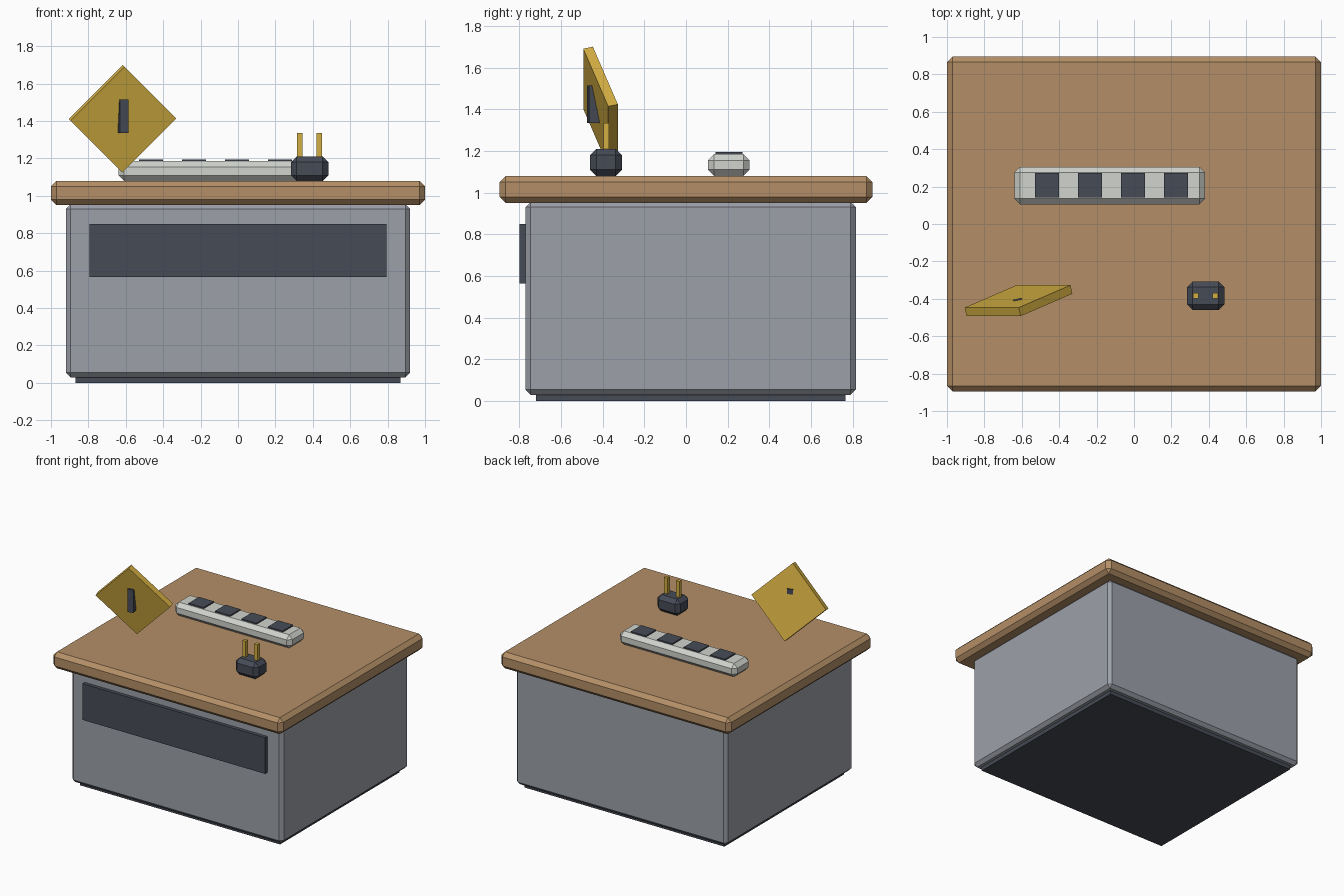
import bpy, bmesh, math
from mathutils import Matrix, Vector

if "Cube" in bpy.data.objects:
    bpy.data.objects.remove(bpy.data.objects["Cube"])


def srgb(r, g, b):
    f = lambda c: c / 12.92 if c <= 0.04045 else ((c + 0.055) / 1.055) ** 2.4
    return (f(r / 255), f(g / 255), f(b / 255), 1)


def material(name, rgb):
    m = bpy.data.materials.new(name)
    m.diffuse_color = srgb(*rgb)
    m.use_nodes = True
    m.node_tree.nodes["Principled BSDF"].inputs["Base Color"].default_value = m.diffuse_color
    return m


WOOD = material("wood", (180, 143, 103))
GREY = material("cabinet_grey", (156, 160, 169))
DARK = material("dark_slate", (70, 75, 86))
PALE = material("pale_plastic", (208, 211, 205))
YELLOW = material("brass_yellow", (212, 175, 66))


def box(name, lo, hi, mat, bevel=0.0, rot=None):
    """Box between two corners, optionally chamfered and turned about its centre."""
    lo, hi = Vector(lo), Vector(hi)
    bm = bmesh.new()
    bmesh.ops.create_cube(bm, size=1)
    bmesh.ops.scale(bm, vec=hi - lo, verts=bm.verts)
    if bevel:
        bmesh.ops.bevel(bm, geom=bm.edges[:], offset=bevel, segments=1,
                        affect='EDGES', clamp_overlap=True)
    me = bpy.data.meshes.new(name)
    bm.to_mesh(me)
    bm.free()
    me.materials.append(mat)
    ob = bpy.data.objects.new(name, me)
    bpy.context.collection.objects.link(ob)
    ob.matrix_world = Matrix.Translation((lo + hi) / 2) @ (rot or Matrix.Identity(4))
    return ob


def centred(name, c, size, mat, bevel=0.0, rot=None):
    c, h = Vector(c), Vector(size) / 2
    return box(name, c - h, c + h, mat, bevel, rot)


# cabinet
box("plinth", (-0.87, -0.72, 0), (0.87, 0.765, 0.06), DARK)
box("cabinet_body", (-0.92, -0.77, 0.03), (0.92, 0.815, 0.955), GREY, 0.025)
box("front_panel", (-0.795, -0.798, 0.565), (0.795, -0.75, 0.85), DARK)
box("worktop", (-1, -0.895, 0.95), (1, 0.895, 1.08), WOOD, 0.03)

# power strip with four sockets
box("power_strip", (-0.64, 0.105, 1.08), (0.38, 0.305, 1.185), PALE, 0.03)
for i in range(4):
    centred(f"socket_{i + 1}", (-0.465 + 0.23 * i, 0.207, 1.18), (0.13, 0.13, 0.03), DARK)

# plug with two upright prongs
box("plug_body", (0.283, -0.46, 1.08), (0.483, -0.308, 1.21), DARK, 0.03)
for side, x in (("left", 0.33), ("right", 0.434)):
    centred(f"prong_{side}", (x, -0.383, 1.26), (0.03, 0.028, 0.15), YELLOW)

# diamond warning plate: turned 45 degrees, then swung about its upper left edge
a = 0.297
u = Vector((1, 0, 1)).normalized()
v = (Vector((1, 0, -1)).normalized() * math.cos(a) + Vector((0, 1, 0)) * math.sin(a))
tilt = Matrix((u, v, u.cross(v))).transposed().to_4x4()
centred("warning_plate", (-0.6175, -0.41, 1.4125), (0.409, 0.409, 0.048), YELLOW, 0, tilt)

# upright bar through the plate
centred("warning_bar", (-0.616, -0.435, 1.425), (0.047, 0.072, 0.18), DARK, 0,
        Matrix.Rotation(0.22, 4, 'Z'))
